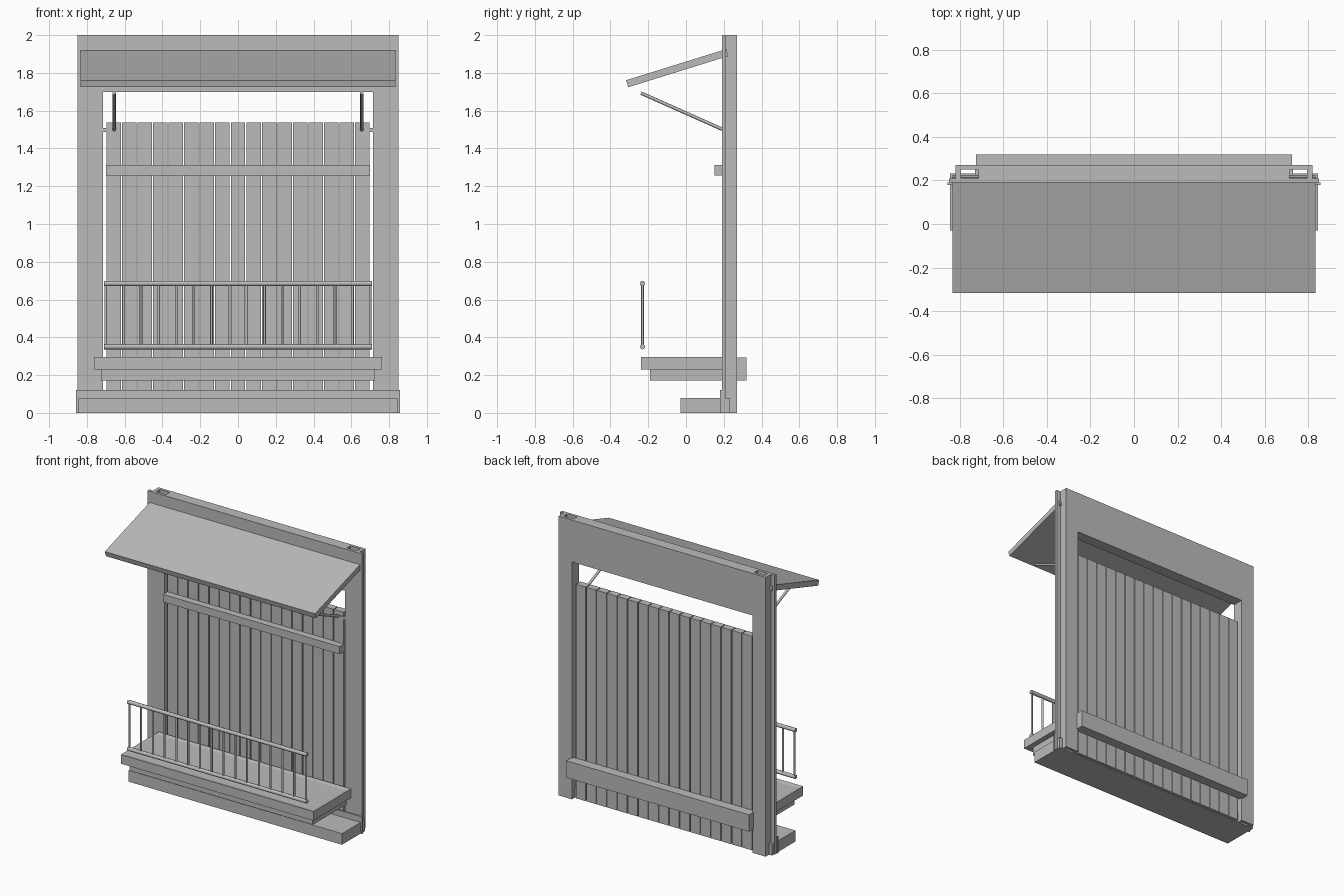
import bpy, bmesh, math
from mathutils import Vector

if "Cube" in bpy.data.objects:
    bpy.data.objects.remove(bpy.data.objects["Cube"])

grey = bpy.data.materials.new("plain_grey")
grey.diffuse_color = (0.5, 0.5, 0.5, 1)
grey.use_nodes = True
grey.node_tree.nodes["Principled BSDF"].inputs["Base Color"].default_value = grey.diffuse_color


def finish(name, bm):
    bmesh.ops.recalc_face_normals(bm, faces=bm.faces)
    me = bpy.data.meshes.new(name)
    bm.to_mesh(me)
    bm.free()
    me.materials.append(grey)
    ob = bpy.data.objects.new(name, me)
    bpy.context.collection.objects.link(ob)
    return ob


def prism(name, profile, z0, z1, axis="z"):
    """Extrude a closed outline along z (outline in x,y) or x (outline in y,z)."""
    bm = bmesh.new()
    place = (lambda p: (p[0], p[1], z0)) if axis == "z" else (lambda p: (z0, p[0], p[1]))
    f = bm.faces.new([bm.verts.new(place(p)) for p in profile])
    ext = bmesh.ops.extrude_face_region(bm, geom=[f])
    d = Vector((0, 0, z1 - z0)) if axis == "z" else Vector((z1 - z0, 0, 0))
    bmesh.ops.translate(bm, verts=[v for v in ext["geom"] if isinstance(v, bmesh.types.BMVert)], vec=d)
    return finish(name, bm)


def box(name, x0, x1, y0, y1, z0, z1):
    return prism(name, [(x0, y0), (x1, y0), (x1, y1), (x0, y1)], z0, z1)


def rod(name, a, b, r, sides=8):
    a, b = Vector(a), Vector(b)
    bm = bmesh.new()
    bmesh.ops.create_cone(bm, cap_ends=True, segments=sides, radius1=r, radius2=r, depth=(b - a).length)
    rot = (b - a).to_track_quat("Z", "Y").to_matrix().to_4x4()
    bmesh.ops.transform(bm, matrix=rot, verts=bm.verts)
    bmesh.ops.translate(bm, verts=bm.verts, vec=(a + b) / 2)
    ob = finish(name, bm)
    for p in ob.data.polygons:
        p.use_smooth = len(p.vertices) == 4
    ob.data.set_sharp_from_angle(angle=math.radians(50))
    return ob


# Side posts: hollow channels with a wide front flange, open at the top
for side, s in (("left", -1), ("right", 1)):
    channel = [(0.715, 0.19), (0.85, 0.19), (0.85, 0.21), (0.82, 0.21), (0.82, 0.27),
               (0.715, 0.27), (0.715, 0.25), (0.795, 0.25), (0.795, 0.21), (0.715, 0.21)]
    prism(side + "_post", [(s * x, y) for x, y in channel], 0, 2)
    box(side + "_jamb", *sorted((s * 0.715, s * 0.73)), 0.21, 0.25, 0, 1.70)

# Header beam across the top
box("header_beam", -0.715, 0.715, 0.19, 0.27, 1.70, 2)

# Vertical shutter planks
count, pitch = 17, 1.4 / 17
for i in range(count):
    x = -0.70 + i * pitch
    box(f"plank_{i + 1}", x + 0.003, x + pitch - 0.003, 0.20, 0.25, 0.005, 1.538)

# Crossbars on the front and back of the planks
box("front_crossbar", -0.70, 0.70, 0.15, 0.20, 1.257, 1.312)
box("back_crossbar", -0.725, 0.725, 0.25, 0.32, 0.172, 0.293)

# Base step and skirting
box("base_step", -0.845, 0.845, -0.03, 0.233, 0, 0.08)
box("skirting", -0.857, 0.857, 0.18, 0.19, 0, 0.122)

# Balcony: lower slab and floor with a slight rim
box("balcony_support", -0.725, 0.725, -0.19, 0.20, 0.172, 0.23)
floor = box("balcony_floor", -0.763, 0.763, -0.237, 0.19, 0.23, 0.295)
bm = bmesh.new()
bm.from_mesh(floor.data)
bm.normal_update()
top = [f for f in bm.faces if f.normal.z > 0.9]
bmesh.ops.inset_region(bm, faces=top, thickness=0.04, depth=-0.006)
bm.to_mesh(floor.data)
bm.free()

# Balcony railing
for name, z in (("top_rail", 0.685), ("bottom_rail", 0.35)):
    rod(name, (-0.71, -0.23, z), (0.71, -0.23, z), 0.014)
for i in range(16):
    x = -0.70 + i * 1.4 / 15
    rod(f"baluster_{i + 1}", (x, -0.23, 0.35), (x, -0.23, 0.685), 0.007)

# Sloping awning and its struts
prism("awning", [(-0.317, 1.761), (-0.306, 1.724), (0.224, 1.889), (0.213, 1.926)], -0.833, 0.833, "x")
for side, s in (("left", -1), ("right", 1)):
    rod(side + "_awning_strut", (s * 0.656, -0.238, 1.693), (s * 0.656, 0.20, 1.498), 0.009)
    # Outer mount closing the gap between strut foot and post
    box(side + "_strut_mount", *sorted((s * 0.645, s * 0.72)), 0.195, 0.215, 1.488, 1.508)
